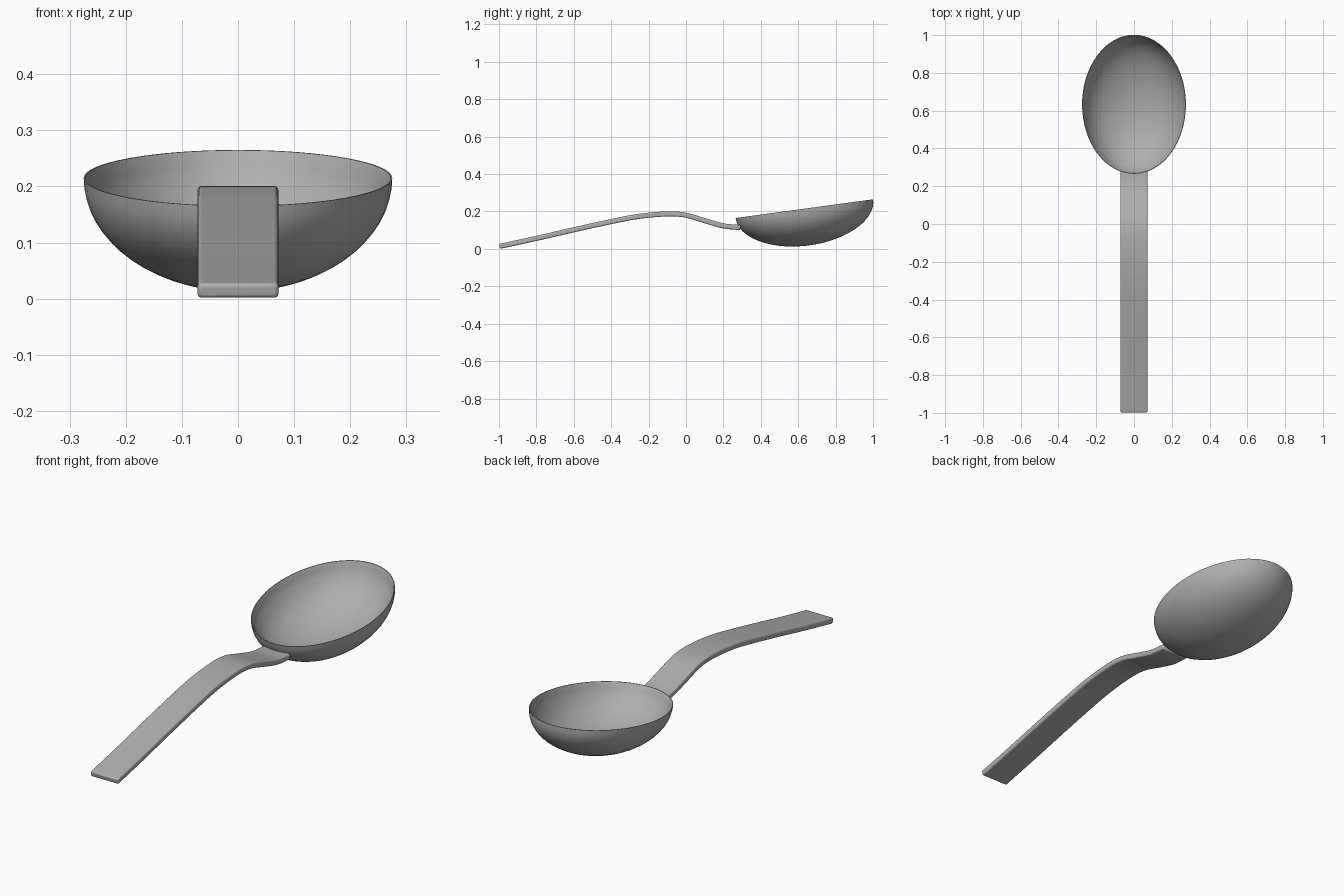
import bpy, bmesh, math
from mathutils import Vector, Matrix

if "Cube" in bpy.data.objects:
    bpy.data.objects.remove(bpy.data.objects["Cube"])

grey = bpy.data.materials.new("dark_grey")
grey.diffuse_color = (0.43, 0.43, 0.43, 1)
grey.use_nodes = True
grey.node_tree.nodes["Principled BSDF"].inputs["Base Color"].default_value = grey.diffuse_color


def finish(name, bm, bevel=0, angle=40):
    bmesh.ops.recalc_face_normals(bm, faces=bm.faces)
    mesh = bpy.data.meshes.new(name)
    bm.to_mesh(mesh)
    bm.free()
    mesh.materials.append(grey)
    ob = bpy.data.objects.new(name, mesh)
    bpy.context.collection.objects.link(ob)
    if bevel:
        bev = ob.modifiers.new("soft_edges", 'BEVEL')
        bev.width = bevel
        bev.segments = 3
        bev.limit_method = 'ANGLE'
        bev.angle_limit = math.radians(40)
    bpy.ops.object.select_all(action='DESELECT')
    ob.select_set(True)
    bpy.context.view_layer.objects.active = ob
    bpy.ops.object.shade_smooth_by_angle(angle=math.radians(angle))
    return ob


# bowl: revolved profile (outer ellipse, thin rim, inner lip, inner ellipse), stretched and tilted
N, SEG = 16, 64
arc = [(math.cos(k * math.pi / 2 / N), -math.sin(k * math.pi / 2 / N)) for k in range(N)]
outer = [(0, -1)] + arc[::-1]
lip = [(0.990, 0.0), (0.975, -0.05), (0.957, -0.13), (0.935, -0.22)]
inner = [(0.955 * r, 0.92 * z) for r, z in arc if z < -0.28] + [(0, -0.92)]
bm = bmesh.new()
verts = [bm.verts.new((r, 0, z)) for r, z in outer + lip + inner]
edges = [bm.edges.new(p) for p in zip(verts, verts[1:])]
bmesh.ops.spin(bm, geom=verts + edges, cent=(0, 0, 0), axis=(0, 0, 1),
               angle=2 * math.pi, steps=SEG, use_duplicate=False)
bmesh.ops.remove_doubles(bm, verts=bm.verts, dist=1e-4)
bm.transform(Matrix.Translation((0, 0.633, 0.215)) @ Matrix.Rotation(math.radians(7.75), 4, 'X')
             @ Matrix.Diagonal((0.275, 0.371, 0.198, 1)))
finish("bowl", bm, angle=60)

# handle: flat bar swept along a smooth centreline (y, z)
path = [(-0.997, 0.0135), (-0.8, 0.056), (-0.6, 0.102), (-0.4, 0.146), (-0.25, 0.174),
        (-0.1, 0.187), (0.0, 0.180), (0.1, 0.151), (0.2, 0.123), (0.292, 0.114)]
pts = [Vector((0, y, z)) for y, z in path]
ext = [2 * pts[0] - pts[1]] + pts + [2 * pts[-1] - pts[-2]]
line = []
for a, b, c, d in zip(ext, ext[1:], ext[2:], ext[3:]):
    for k in range(6):
        t = k / 6
        line.append(0.5 * (2 * b + (c - a) * t + (2 * a - 5 * b + 4 * c - d) * t * t
                           + (3 * b - a - 3 * c + d) * t ** 3))
line.append(pts[-1])

bm = bmesh.new()
rings = []
for i, p in enumerate(line):
    tan = (line[min(i + 1, len(line) - 1)] - line[max(i - 1, 0)]).normalized()
    up = Vector((0, -tan.z, tan.y)) * 0.0135
    side = Vector((0.072, 0, 0))
    rings.append([bm.verts.new(p + s * side + u * up)
                  for s, u in ((-1, -1), (1, -1), (1, 1), (-1, 1))])
for r, q in zip(rings, rings[1:]):
    for j in range(4):
        bm.faces.new((r[j], r[(j + 1) % 4], q[(j + 1) % 4], q[j]))
bm.faces.new(rings[0])
bm.faces.new(rings[-1])
finish("handle", bm, 0.007)
